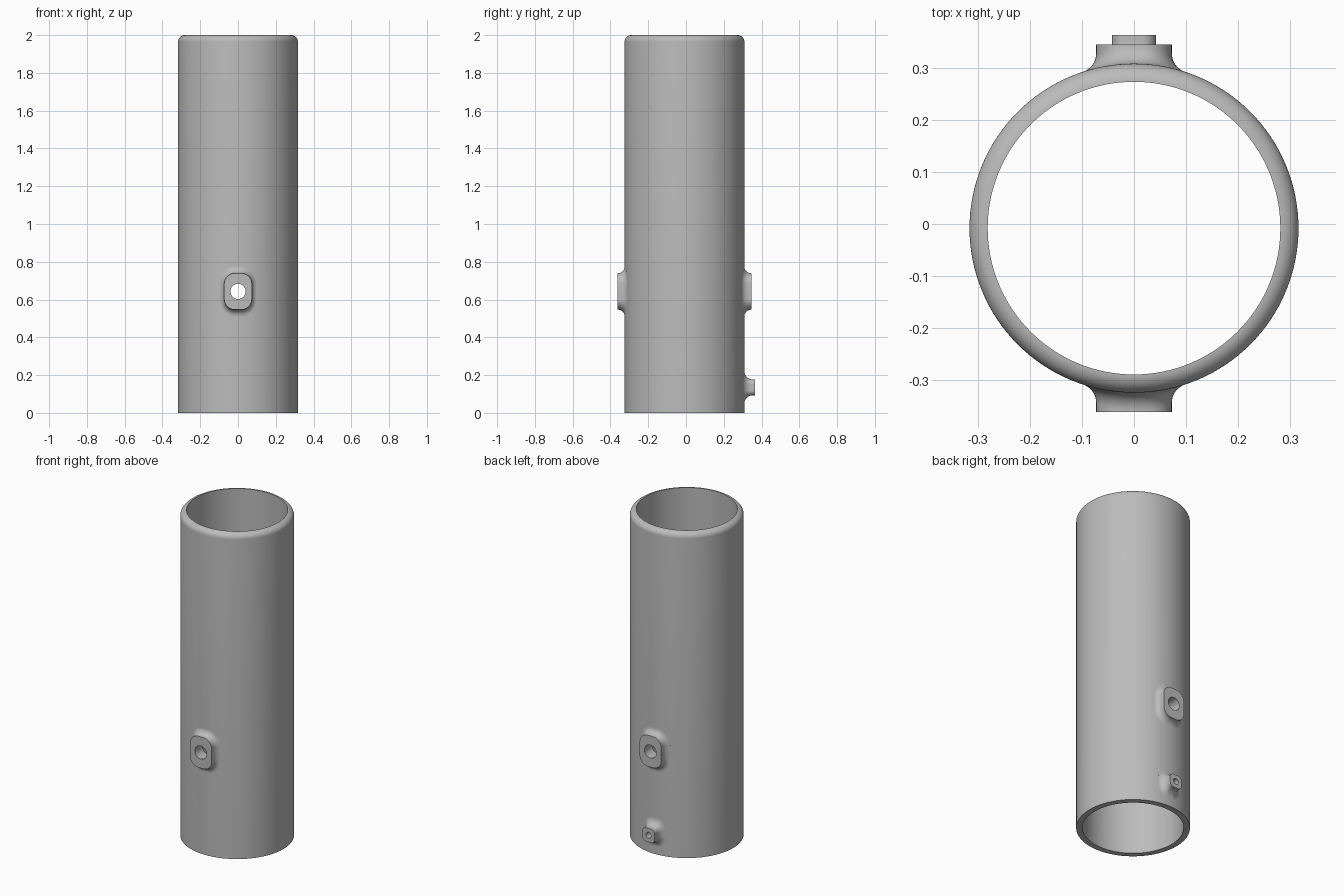
import bpy, bmesh, math
from mathutils import Vector

if "Cube" in bpy.data.objects:
    bpy.data.objects.remove(bpy.data.objects["Cube"], do_unlink=True)

R_OUT, R_IN, HEIGHT = 0.317, 0.282, 2.0
AXIS_Y = -0.008

grey = bpy.data.materials.new("plain_grey")
grey.use_nodes = True
grey.diffuse_color = (0.5, 0.5, 0.5, 1)
grey.node_tree.nodes["Principled BSDF"].inputs["Base Color"].default_value = (0.5, 0.5, 0.5, 1)


def make_object(name, bm):
    bmesh.ops.remove_doubles(bm, verts=bm.verts, dist=1e-5)
    bmesh.ops.recalc_face_normals(bm, faces=bm.faces)
    mesh = bpy.data.meshes.new(name)
    bm.to_mesh(mesh)
    bm.free()
    mesh.materials.append(grey)
    obj = bpy.data.objects.new(name, mesh)
    obj.location.y = AXIS_Y
    bpy.context.collection.objects.link(obj)
    return obj


def make_tube():
    """Straight tube with its outer top edge rounded down to the bore."""
    r = R_OUT - R_IN
    profile = [(R_IN, HEIGHT), (R_IN, 0), (R_OUT, 0)]
    for i in range(10):
        a = math.pi / 2 * i / 10
        profile.append((R_IN + r * math.cos(a), HEIGHT - r + r * math.sin(a)))
    bm = bmesh.new()
    verts = [bm.verts.new((x, 0, z)) for x, z in profile]
    edges = [bm.edges.new((verts[i - 1], v)) for i, v in enumerate(verts)]
    bmesh.ops.spin(bm, geom=verts + edges, axis=(0, 0, 1), cent=(0, 0, 0),
                   angle=math.tau, steps=128, use_merge=True)
    return make_object("tube", bm)


def outline(half_w, half_h, corner, steps=10):
    """Rounded rectangle as (x, z, outward normal) samples."""
    for q, (sx, sz) in enumerate([(1, 1), (-1, 1), (-1, -1), (1, -1)]):
        for i in range(steps + 1):
            a = math.pi / 2 * (q + i / steps)
            n = Vector((math.cos(a), 0, math.sin(a)))
            p = Vector((sx * (half_w - corner), 0, sz * (half_h - corner))) + n * corner
            yield p, n


def make_boss(name, side, z, half_w, half_h, corner, fillet, end):
    """Boss blended into the tube by a rolling-ball fillet."""
    bm = bmesh.new()
    columns = []
    for p, n in outline(half_w, half_h, corner):
        ball = p + n * fillet
        ball.y = min(math.sqrt((R_OUT + fillet) ** 2 - ball.x ** 2), end)
        inward = -Vector((ball.x, ball.y, 0)).normalized()
        arc = [ball + inward.slerp(-n, i / 10) * fillet for i in range(11)]
        sunk = arc[0] + inward * 0.01
        points = [sunk] + arc + [Vector((p.x, end, p.z))]
        columns.append([bm.verts.new((v.x, v.y * side, v.z + z)) for v in points])
    for i, col in enumerate(columns):
        prev = columns[i - 1]
        for j in range(len(col) - 1):
            bm.faces.new((prev[j], col[j], col[j + 1], prev[j + 1]))
    bm.faces.new([c[-1] for c in columns])
    bm.faces.new([c[0] for c in columns])
    return make_object(name, bm)


def drill(obj, radius, z, y0, y1):
    """Cut a round hole along y."""
    bpy.ops.mesh.primitive_cylinder_add(vertices=48, radius=radius, depth=y1 - y0,
                                        location=(0, (y0 + y1) / 2, z),
                                        rotation=(math.pi / 2, 0, 0))
    cutter = bpy.context.object
    cutter.hide_render = True
    cutter.data.materials.append(grey)
    mod = obj.modifiers.new("hole", 'BOOLEAN')
    mod.operation, mod.solver, mod.object = 'DIFFERENCE', 'EXACT', cutter
    bpy.context.view_layer.objects.active = obj
    bpy.ops.object.modifier_apply(modifier=mod.name)
    bpy.data.objects.remove(cutter, do_unlink=True)


BIG_Z, SMALL_Z = 0.643, 0.135
tube = make_tube()
front_boss = make_boss("front_boss", -1, BIG_Z, 0.073, 0.096, 0.055, 0.037, 0.354)
back_boss = make_boss("back_boss", 1, BIG_Z, 0.073, 0.096, 0.055, 0.037, 0.354)
small_boss = make_boss("small_back_boss", 1, SMALL_Z, 0.042, 0.042, 0.026, 0.045, 0.372)

# Cross hole through both large bosses, short hole through the small one
for part in (tube, front_boss, back_boss):
    drill(part, 0.04, BIG_Z, -0.6, 0.6)
for part in (tube, small_boss):
    drill(part, 0.018, SMALL_Z, 0.1, 0.6)

# Smooth shading with crisp rims
bpy.ops.object.select_all(action='DESELECT')
for part in (tube, front_boss, back_boss, small_boss):
    part.select_set(True)
bpy.context.view_layer.objects.active = tube
bpy.ops.object.shade_smooth_by_angle(angle=math.radians(35))
